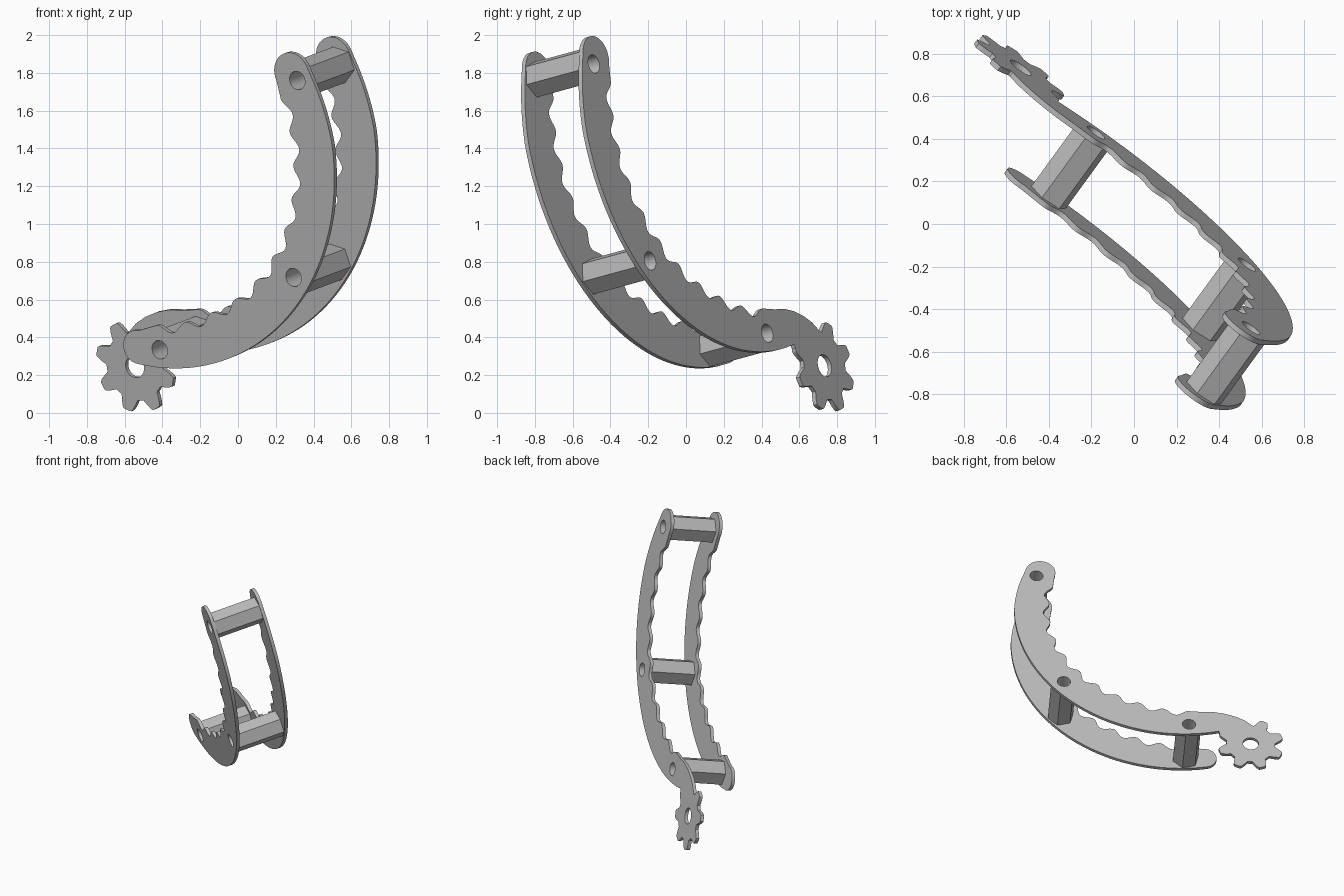
import bpy, bmesh
from math import sin, cos, pi, radians
from mathutils import Matrix, Vector

if "Cube" in bpy.data.objects:
    bpy.data.objects.remove(bpy.data.objects["Cube"], do_unlink=True)

# Single grey metal
metal = bpy.data.materials.new("grey_metal")
metal.use_nodes = True
grey = (0.5, 0.5, 0.5, 1)
metal.diffuse_color = grey
metal.node_tree.nodes["Principled BSDF"].inputs["Base Color"].default_value = grey

# Tilted frame shared by every part: u and v lie in the plates, n crosses them
N = Vector((-0.575, -0.79, -0.215)).normalized()
U = Vector((-N.y, N.x, 0)).normalized()
V = N.cross(U)
ORIGIN = Vector((0.53, -0.19, 0.805))
SPAN, THICK = 0.41, 0.025
CENTRE = Vector((-0.849, 0.72))      # centre of the curved plates
GEAR = Vector((-1.402, -0.568))
HOLES = [Vector((0.191, 1.068)), Vector((0, 0)), Vector((-0.938, -0.392))]
FRAME = Matrix((U, V, N)).transposed().to_4x4()


def polar(centre, r, deg):
    return centre + r * Vector((cos(radians(deg)), sin(radians(deg))))


def sweep(start, end, steps):
    return [start + (end - start) * i / steps for i in range(steps + 1)]


def ring(centre, r, sides=32, turn=0):
    return [polar(centre, r, turn + 360 * i / sides) for i in range(sides)]


def plate(name, loops, near, far):
    """Extrude an outline with holes between two depths along n."""
    curve = bpy.data.curves.new(name, 'CURVE')
    curve.dimensions, curve.fill_mode = '2D', 'BOTH'
    curve.extrude = (far - near) / 2
    for loop in loops:
        spline = curve.splines.new('POLY')
        spline.points.add(len(loop) - 1)
        for point, co in zip(spline.points, loop):
            point.co = (co.x, co.y, 0, 1)
        spline.use_cyclic_u = True
    temp = bpy.data.objects.new(name + "_curve", curve)
    bpy.context.collection.objects.link(temp)
    graph = bpy.context.evaluated_depsgraph_get()
    mesh = bpy.data.meshes.new_from_object(temp.evaluated_get(graph))
    bpy.data.objects.remove(temp, do_unlink=True)
    bm = bmesh.new()
    bm.from_mesh(mesh)
    bmesh.ops.remove_doubles(bm, verts=bm.verts, dist=0.0001)
    bmesh.ops.recalc_face_normals(bm, faces=bm.faces)
    bm.to_mesh(mesh)
    bm.free()
    mesh.materials.clear()
    mesh.materials.append(metal)
    ob = bpy.data.objects.new(name, mesh)
    bpy.context.collection.objects.link(ob)
    ob.matrix_world = Matrix.Translation(ORIGIN + N * (near + far) / 2) @ FRAME
    bpy.ops.object.select_all(action='DESELECT')
    ob.select_set(True)
    bpy.context.view_layer.objects.active = ob
    bpy.ops.object.shade_smooth_by_angle(angle=radians(30))


def inner_radius(a):
    """Scalloped edge, narrowing toward the low end."""
    return 0.972 + 0.04 * max(0, (-70 - a) / 30) - 0.023 * cos(2 * pi * (a + 40) / 11)


def outer_radius(a):
    return 1.213 - 0.023 * max(0, a / 20)


# Edges common to both plates
inner = [polar(CENTRE, inner_radius(a), a) for a in sweep(-95, 15, 120)]
top_cap = [polar(polar(CENTRE, 1.08, 21), 0.112, a) for a in sweep(201, 21, 20)]
bores = [ring(h, 0.05) for h in HOLES]

# Front plate: plain rounded low end
outer = [polar(CENTRE, outer_radius(a), a) for a in sweep(18, -102, 80)]
low_cap = [polar(polar(CENTRE, 1.122, -102), 0.091, a) for a in sweep(-102, -282, 20)]
plate("front_side_plate", [inner + top_cap + outer + low_cap[1:]] + bores,
      SPAN - THICK, SPAN)

# Back plate: the low end runs on through an arm into a toothed wheel
outer = [polar(CENTRE, outer_radius(a), a) for a in sweep(18, -105, 80)]
teeth = [polar(GEAR, 0.217 + 0.033 * max(-1, min(1, 1.5 * cos(8 * radians(a - 25)))), a)
         for a in sweep(22, -265, 150)]
arm = [Vector(p) for p in ((-1.36, -0.335), (-1.29, -0.298), (-1.213, -0.273),
                           (-1.13, -0.26), (-1.046, -0.263))]
plate("back_side_plate_with_wheel",
      [inner + top_cap + outer + teeth + arm, ring(GEAR, 0.06)] + bores, 0, THICK)

# Hollow hexagonal spacer bars
for name, hole, bore in zip(("top", "middle", "low"), HOLES, bores):
    plate(name + "_spacer_bar", [ring(hole, 0.1, 6, -16), bore], THICK, SPAN - THICK)
